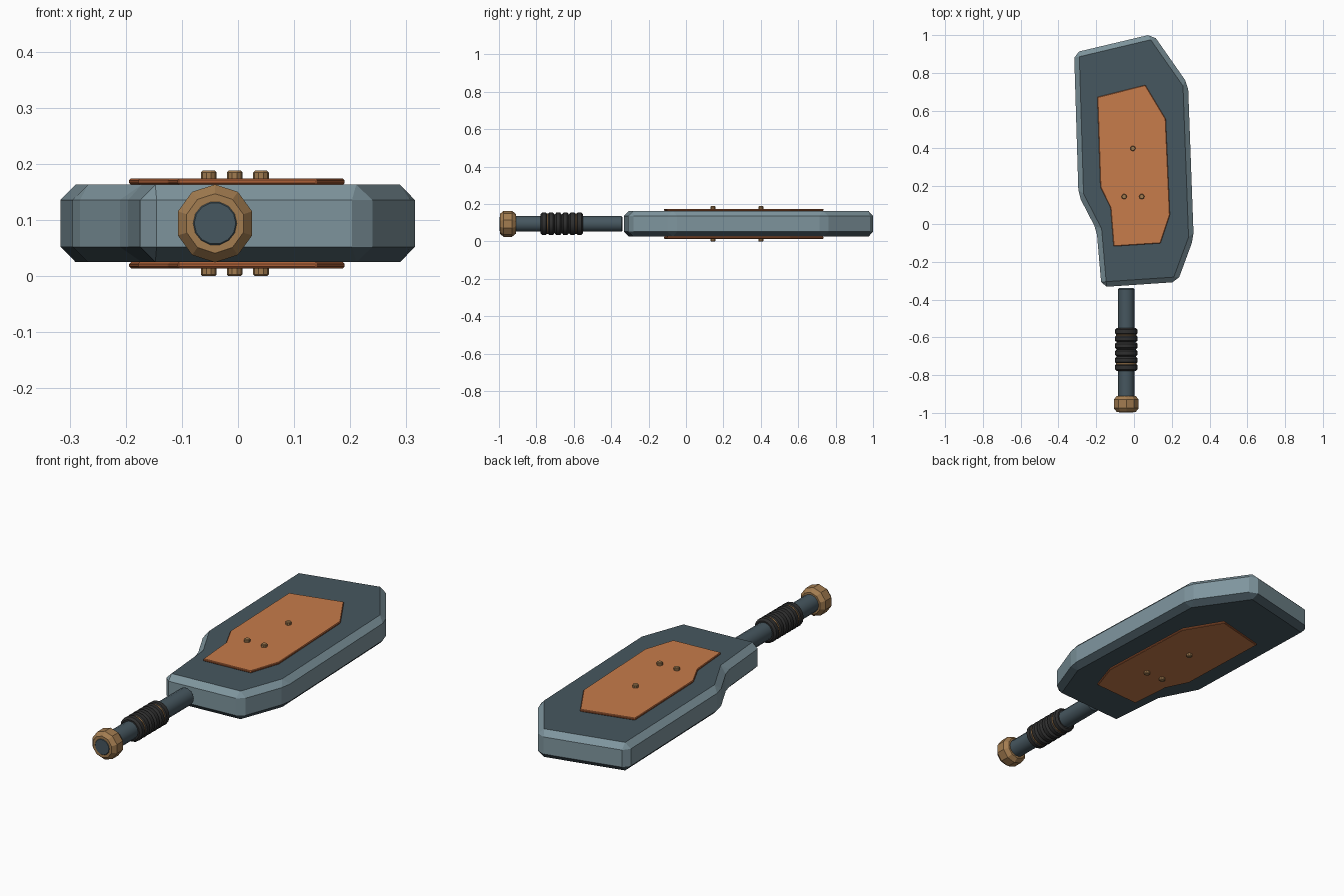
import bpy, bmesh, math
from mathutils import Matrix

cube = bpy.data.objects.get("Cube")
if cube:
    bpy.data.objects.remove(cube, do_unlink=True)


def material(name, rgb):
    m = bpy.data.materials.new(name)
    m.use_nodes = True
    m.diffuse_color = (*rgb, 1)
    bsdf = next(n for n in m.node_tree.nodes if n.type == "BSDF_PRINCIPLED")
    bsdf.inputs["Base Color"].default_value = (*rgb, 1)
    return m


STEEL = material("light steel", (0.21, 0.30, 0.34))
SLATE = material("dark slate", (0.062, 0.095, 0.115))
ORANGE = material("orange", (0.57, 0.20, 0.07))
RUST = material("rust", (0.42, 0.12, 0.04))
BRASS = material("brass", (0.36, 0.20, 0.08))
BLACK = material("black rubber", (0.028, 0.028, 0.028))


def finish(name, bm, mats, smooth=False):
    bmesh.ops.recalc_face_normals(bm, faces=bm.faces)
    me = bpy.data.meshes.new(name)
    bm.to_mesh(me)
    bm.free()
    for m in mats:
        me.materials.append(m)
    if smooth:
        me.polygons.foreach_set("use_smooth", [True] * len(me.polygons))
        me.set_sharp_from_angle(angle=math.radians(35))
    ob = bpy.data.objects.new(name, me)
    bpy.context.collection.objects.link(ob)
    return ob


def slab(name, outline, z0, z1, bevel, mats, rule):
    """Bevelled prism; rule picks a material from the face normal's z."""
    bm = bmesh.new()
    base = bm.faces.new([bm.verts.new((x, y, z0)) for x, y in outline])
    top = bmesh.ops.extrude_face_region(bm, geom=[base], use_keep_orig=True)
    for v in top["geom"]:
        if isinstance(v, bmesh.types.BMVert):
            v.co.z = z1
    bmesh.ops.recalc_face_normals(bm, faces=bm.faces)
    bmesh.ops.bevel(bm, geom=bm.edges[:], offset=bevel, segments=1,
                    affect="EDGES", clamp_overlap=True)
    bmesh.ops.recalc_face_normals(bm, faces=bm.faces)
    bm.normal_update()
    for f in bm.faces:
        f.material_index = rule(f.normal.z)
    return finish(name, bm, mats)


def lathe(name, profile, sides, matrix, mat, smooth=False, phase=0.0):
    """Closed solid of revolution from (radius, height) points."""
    bm = bmesh.new()
    rings = []
    for r, h in profile:
        rings.append([bm.verts.new((r * math.cos(a), r * math.sin(a), h))
                      for a in (phase + math.tau * i / sides for i in range(sides))])
    for a, b in zip(rings, rings[1:]):
        for i in range(sides):
            j = (i + 1) % sides
            bm.faces.new((a[i], a[j], b[j], b[i]))
    bm.faces.new(rings[0][::-1])
    bm.faces.new(rings[-1])
    bm.transform(matrix)
    return finish(name, bm, [mat], smooth)


MID = 0.094

# Blade body: light rim, dark faces and dark lower chamfer
body = [(-0.317, 0.907), (0.10, 1.006), (0.286, 0.74), (0.316, -0.074),
        (0.23, -0.307), (-0.172, -0.334), (-0.198, -0.032), (-0.294, 0.153)]
slab("blade_body", body, 0.025, 0.163, 0.027, [STEEL, SLATE],
     lambda nz: 1 if nz > 0.95 or nz < -0.3 else 0)

# Inlay plates on both faces
plate = [(-0.194, 0.672), (0.06, 0.736), (0.168, 0.556), (0.19, 0.048),
         (0.14, -0.102), (-0.108, -0.118), (-0.124, 0.085), (-0.178, 0.196)]
for name, z0 in (("upper_plate", 0.163), ("lower_plate", 0.014)):
    slab(name, plate, z0, z0 + 0.011, 0.003, [ORANGE, RUST],
         lambda nz: 0 if abs(nz) > 0.95 else 1)

# Rivets through both plates
for i, (x, y) in enumerate([(-0.006, 0.40), (-0.052, 0.145), (0.041, 0.145)]):
    lathe(f"rivet_{i + 1}",
          [(0.011, 0.0), (0.014, 0.003), (0.014, 0.185), (0.011, 0.188)],
          10, Matrix.Translation((x, y, 0)), BRASS)

# Handle parts turn about an axis along y
axis = Matrix.Translation((-0.041, 0, MID)) @ Matrix.Rotation(-math.pi / 2, 4, "X")

lathe("handle_rod", [(0.037, -0.997), (0.043, -0.991), (0.043, -0.346), (0.037, -0.339)],
      14, axis, SLATE, True)

lathe("pommel_nut", [(0.053, -0.995), (0.0695, -0.975), (0.0695, -0.93), (0.053, -0.91)],
      10, axis, BRASS, phase=math.pi / 2)

# Ribbed grip
ribs, start, pitch = 6, -0.778, 0.038
profile = []
for k in range(ribs):
    h = start + k * pitch
    profile += [(0.05, h), (0.06, h + 0.009), (0.06, h + pitch - 0.009)]
profile.append((0.05, start + ribs * pitch))
lathe("grip", profile, 16, axis, BLACK, True)

# Thin brass bands in the outer grooves of the grip
for name, k in (("rear_band", 1), ("front_band", ribs - 1)):
    h = start + k * pitch
    lathe(name, [(0.055, h - 0.003), (0.055, h + 0.003)], 16, axis, BRASS, True)
